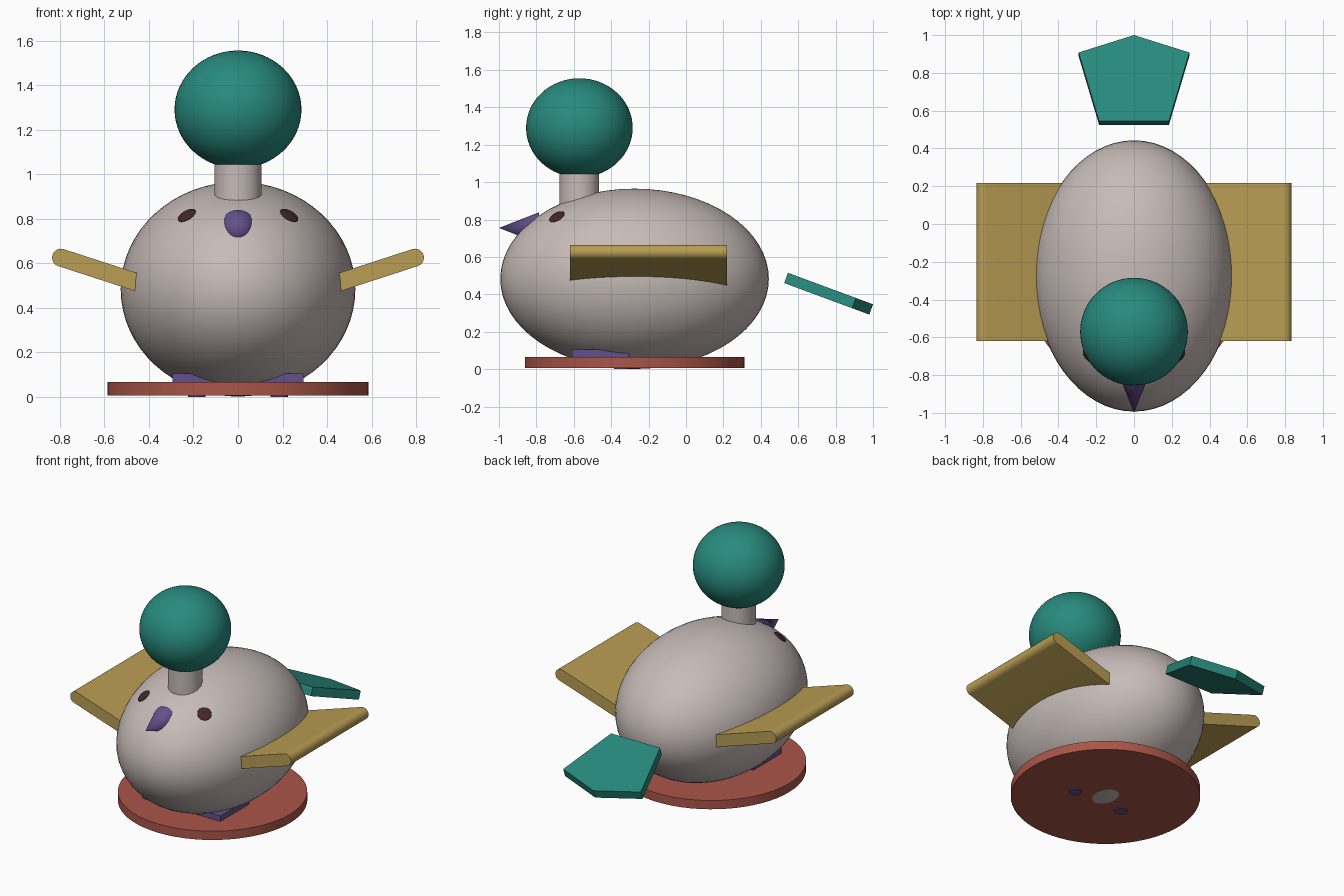
import bpy, bmesh, math
from mathutils import Vector

cube = bpy.data.objects.get("Cube")
if cube:
    bpy.data.objects.remove(cube, do_unlink=True)


def material(name, r, g, b):
    m = bpy.data.materials.new(name)
    m.use_nodes = True
    m.diffuse_color = (r, g, b, 1)
    m.node_tree.nodes["Principled BSDF"].inputs["Base Color"].default_value = (r, g, b, 1)
    return m


grey = material("warm grey", 0.565, 0.497, 0.474)
teal = material("teal", 0.021, 0.254, 0.205)
gold = material("gold", 0.485, 0.337, 0.087)
rust = material("rust red", 0.402, 0.091, 0.065)
purple = material("purple", 0.127, 0.08, 0.262)
dark = material("dark brown", 0.053, 0.02, 0.02)


def finish(obj, name, mat, smooth=True):
    obj.name = obj.data.name = name
    obj.data.materials.append(mat)
    bpy.ops.object.select_all(action="DESELECT")
    obj.select_set(True)
    bpy.context.view_layer.objects.active = obj
    bpy.ops.object.transform_apply(location=False, rotation=True, scale=True)
    if smooth:
        bpy.ops.object.shade_smooth_by_angle(angle=math.radians(35))
    return obj


def ellipsoid(name, mat, loc, radii, rotation=(0, 0, 0)):
    bpy.ops.mesh.primitive_uv_sphere_add(segments=64, ring_count=32, location=loc, rotation=rotation)
    obj = bpy.context.object
    obj.scale = radii
    return finish(obj, name, mat)


def cylinder(name, mat, x, y, bottom, top, radius):
    bpy.ops.mesh.primitive_cylinder_add(vertices=64, radius=radius, depth=top - bottom,
                                        location=(x, y, (bottom + top) / 2))
    return finish(bpy.context.object, name, mat)


def prism(name, mat, points, offset, smooth=False):
    """Solid made by sweeping a flat outline along an offset."""
    bm = bmesh.new()
    face = bm.faces.new([bm.verts.new(p) for p in points])
    swept = bmesh.ops.extrude_face_region(bm, geom=[face])["geom"]
    verts = [g for g in swept if isinstance(g, bmesh.types.BMVert)]
    bmesh.ops.translate(bm, verts=verts, vec=offset)
    bmesh.ops.recalc_face_normals(bm, faces=bm.faces)
    mesh = bpy.data.meshes.new(name)
    bm.to_mesh(mesh)
    bm.free()
    obj = bpy.data.objects.new(name, mesh)
    bpy.context.collection.objects.link(obj)
    return finish(obj, name, mat, smooth)


# Body, neck, head and base
centre = Vector((0, -0.275, 0.483))
radii = Vector((0.527, 0.718, 0.482))
ellipsoid("body", grey, centre, radii)
cylinder("neck", grey, 0, -0.57, 0.75, 1.12, 0.106)
ellipsoid("head", teal, (0, -0.57, 1.29), (0.285, 0.285, 0.265))
cylinder("base", rust, 0, centre.y, 0.006, 0.066, 0.587)

# Beak cone pointing forward
bpy.ops.mesh.primitive_cone_add(vertices=48, radius1=0.084, radius2=0, depth=0.215,
                                location=(0, -0.8925, 0.755), rotation=(math.pi / 2, 0, 0))
finish(bpy.context.object, "beak", purple)

# Paired parts
for side, label in ((1, "left"), (-1, "right")):
    # Eye lying flat on the body surface
    ex, ez = side * 0.23, 0.815
    depth = math.sqrt(1 - (ex / radii.x) ** 2 - ((ez - centre.z) / radii.z) ** 2)
    eye = Vector((ex, centre.y - radii.y * depth, ez))
    normal = Vector([(eye[i] - centre[i]) / radii[i] ** 2 for i in range(3)])
    turn = normal.to_track_quat("Z", "Y").to_euler()
    ellipsoid(label + "_eye", dark, eye, (0.045, 0.045, 0.009), turn)

    # Wing slab with a rounded outer edge
    tilt, r, length = math.radians(18), 0.04, 0.5
    along = Vector((math.cos(tilt), 0, math.sin(tilt)))
    up = Vector((-math.sin(tilt), 0, math.cos(tilt)))
    tip = Vector((0.795, -0.62, 0.625))
    outline = [tip - along * length - up * r]
    for i in range(17):
        a = -math.pi / 2 + math.pi * i / 16
        outline.append(tip + along * r * math.cos(a) + up * r * math.sin(a))
    outline.append(tip - along * length + up * r)
    prism(label + "_wing", gold, [(side * p.x, p.y, p.z) for p in outline], (0, 0.838, 0), True)

    # Foot block and short leg peg
    foot = [(side * x, y, 0.03) for x, y in ((0.075, -0.61), (0.295, -0.61), (0.295, -0.305), (0.075, -0.305))]
    prism(label + "_foot", purple, foot, (0, 0, 0.074))
    cylinder(label + "_leg", purple, side * 0.185, -0.345, 0, 0.2, 0.04)

# Five sided tail plate sloping down to the back
fan = [(-0.185, 0.545), (0.185, 0.545), (0.293, 0.908), (0, 1.0), (-0.293, 0.908)]
prism("tail", teal, [(x, y, 0.515 - 0.37 * (y - 0.545)) for x, y in fan], (0, -0.02, -0.055))
